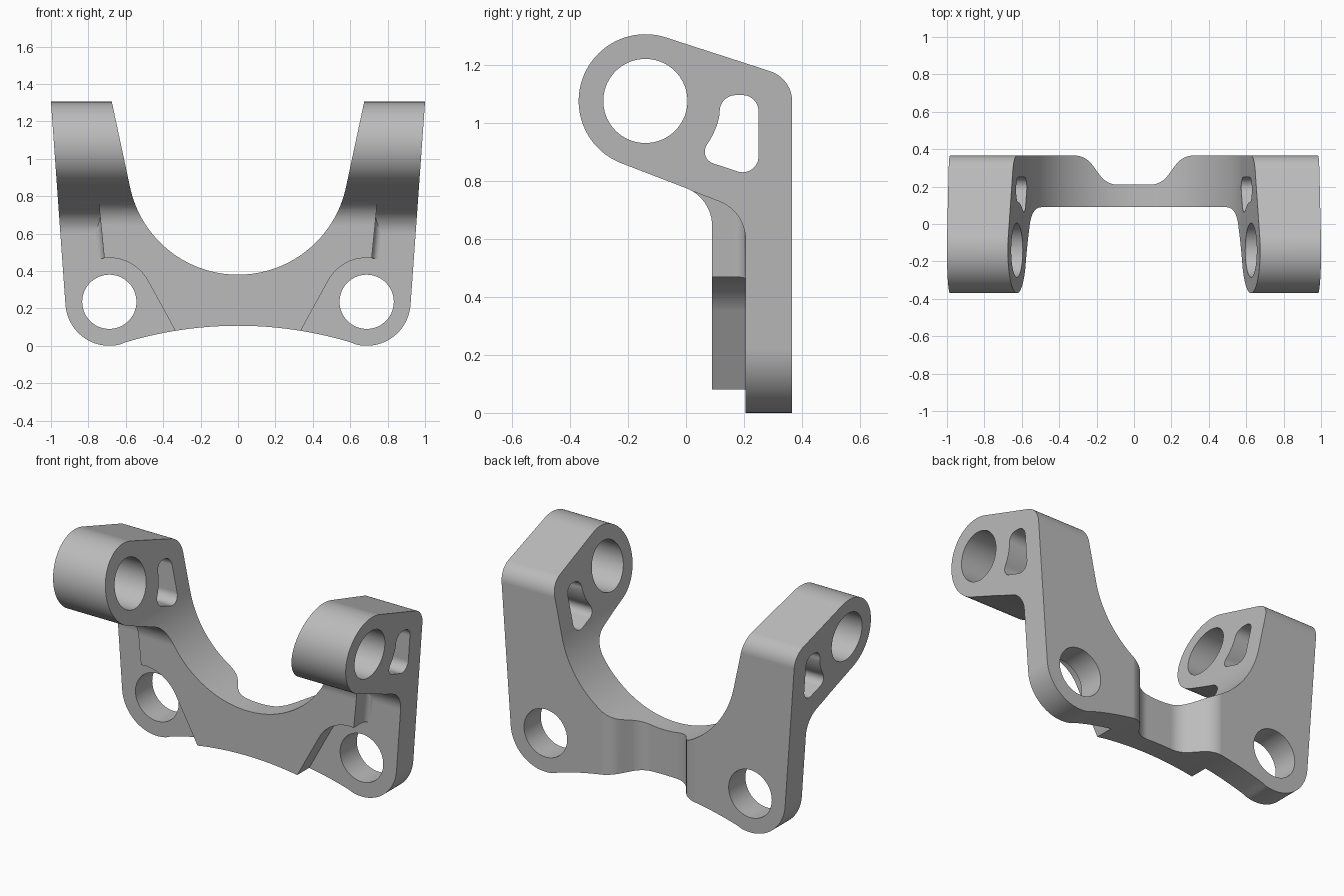
import bpy, bmesh
from math import radians, sin, cos, tan, atan2, pi
from mathutils import Vector

cube = bpy.data.objects.get("Cube")
if cube:
    bpy.data.objects.remove(cube, do_unlink=True)

grey = bpy.data.materials.new("machined_grey")
grey.use_nodes = True
colour = (0.5, 0.5, 0.5, 1)
grey.diffuse_color = colour
grey.node_tree.nodes["Principled BSDF"].inputs["Base Color"].default_value = colour


def arc(cx, cy, r, start, end, steps=24):
    """Points along a circle, angles in degrees."""
    angles = [radians(start + (end - start) * i / steps) for i in range(steps + 1)]
    return [(cx + r * cos(a), cy + r * sin(a)) for a in angles]


def circle(cx, cy, r):
    return arc(cx, cy, r, 0, 360, 72)[:-1]


def rounded(corners, steps=12):
    """Polygon from (x, y, radius) corners; radius 0 stays sharp."""
    out = []
    for i, (x, y, r) in enumerate(corners):
        if r == 0:
            out.append((x, y))
            continue
        p = Vector((x, y))
        to_prev = (Vector(corners[i - 1][:2]) - p).normalized()
        to_next = (Vector(corners[(i + 1) % len(corners)][:2]) - p).normalized()
        half = to_prev.angle(to_next) / 2
        centre = p + (to_prev + to_next).normalized() * (r / sin(half))
        first = p + to_prev * (r / tan(half)) - centre
        last = p + to_next * (r / tan(half)) - centre
        start = atan2(first.y, first.x)
        sweep = (atan2(last.y, last.x) - start + pi) % (2 * pi) - pi
        for k in range(steps + 1):
            a = start + sweep * k / steps
            out.append((centre.x + r * cos(a), centre.y + r * sin(a)))
    return out


def prism(name, outline, axis, low, high):
    """Extrude a 2D outline along one axis."""
    place = {"X": lambda u, v, w: (w, u, v),
             "Y": lambda u, v, w: (u, w, v),
             "Z": lambda u, v, w: (u, v, w)}[axis]
    bm = bmesh.new()
    ends = [[bm.verts.new(place(round(u, 6), round(v, 6), w)) for u, v in outline]
            for w in (low, high)]
    bm.faces.new(ends[0])
    bm.faces.new(ends[1])
    n = len(outline)
    for i in range(n):
        j = (i + 1) % n
        bm.faces.new((ends[0][i], ends[0][j], ends[1][j], ends[1][i]))
    bmesh.ops.recalc_face_normals(bm, faces=bm.faces[:])
    if bm.calc_volume(signed=True) < 0:
        bmesh.ops.reverse_faces(bm, faces=bm.faces[:])
    mesh = bpy.data.meshes.new(name)
    bm.to_mesh(mesh)
    bm.free()
    mesh.materials.append(grey)
    obj = bpy.data.objects.new(name, mesh)
    bpy.context.scene.collection.objects.link(obj)
    return obj


def combine(target, other, operation):
    """Bake a boolean into the target and drop the helper."""
    mod = target.modifiers.new("cut", "BOOLEAN")
    mod.object, mod.operation = other, operation
    for solver in ("EXACT", "MANIFOLD", "FLOAT"):
        mod.solver = solver
        bpy.context.view_layer.update()
        graph = bpy.context.evaluated_depsgraph_get()
        result = bpy.data.meshes.new_from_object(target.evaluated_get(graph))
        if len(result.polygons):
            break
    else:
        raise RuntimeError("empty result from " + other.name)
    target.modifiers.remove(mod)
    target.data = result
    bpy.data.objects.remove(other, do_unlink=True)


# Shared layout: mounting hole (x, z), ear bore (y, z)
MOUNT = (0.688, 0.235)
BORE = (-0.14, 1.075)
BACK, PLATE, WEB = 0.366, 0.205, 0.09


def under_ear(y):
    return 0.86 - 0.384 * (y + 0.222)


# Half of the front silhouette: arched bottom, lug, drafted side, round saddle
half_front = (arc(0, 0.107 - 2.09, 2.09, 90, 73.2) + arc(*MOUNT, 0.235, -105, -4)
              + [(1.007, 1.4), (0.695, 1.4)]
              + arc(0, 0.97, 0.59, -11.8, -90, 40))
bracket = prism("bracket", half_front, "Y", -0.5, 0.5)

# Side silhouette: ear, sloping shoulder, back plate
ear = arc(*BORE, 0.23, 249, 72, 48)
side = rounded([(y, z, 0) for y, z in ear]
               + [(BACK, 1.153, 0.11), (BACK, -0.1, 0), (WEB, -0.1, 0),
                  (WEB, under_ear(WEB), 0.14)])
combine(bracket, prism("side_limit", side, "X", -0.2, 1.2), "INTERSECT")

# Recess across the middle of the back
edge = BACK + 0.0005
recess = rounded([(-0.26, edge, 0.12), (-0.145, 0.21, 0.12),
                  (0.145, 0.21, 0.12), (0.26, edge, 0.12),
                  (0.5, edge, 0), (0.5, 0.6, 0), (-0.5, 0.6, 0), (-0.5, edge, 0)])
combine(bracket, prism("back_recess", recess, "Z", -0.2, 0.8), "DIFFERENCE")

# Pocket around the mounting lug
lug = [(0.182, -0.2)] + arc(*MOUNT, 0.235, 150, 60) + [(1.2, 0.4), (1.2, -0.2)]
combine(bracket, prism("lug_pocket", lug, "Y", -0.6, PLATE), "DIFFERENCE")

# Pocket beside the rib, filleted at its root and leaning with the side
rib = rounded([(0.715, -0.6, 0), (0.715, PLATE, 0.04), (1.2, PLATE, 0), (1.2, -0.6, 0)])
pocket = prism("rib_pocket", rib, "Z", 0.3, 1.2)
for v in pocket.data.vertices:
    v.co.x += 0.1 * (v.co.z - 0.47)
below = rounded([(-0.8, under_ear(-0.8) - 0.002, 0),
                 (PLATE, under_ear(PLATE) - 0.002, 0.14),
                 (PLATE, 0.2, 0), (-0.8, 0.2, 0)])
combine(pocket, prism("pocket_limit", below, "X", 0.3, 1.6), "INTERSECT")
combine(bracket, pocket, "DIFFERENCE")

# Mounting hole, ear bore and lightening slot
combine(bracket, prism("mount_hole", circle(*MOUNT, 0.145), "Y", -0.6, 0.6), "DIFFERENCE")
combine(bracket, prism("ear_bore", circle(*BORE, 0.145), "X", 0.3, 1.2), "DIFFERENCE")
slot = rounded([(0.117, 1.095, 0.055), (0.25, 1.095, 0.055), (0.25, 0.808, 0.055),
                (0.045, 0.876, 0.042)]
               + [(y, z, 0) for y, z in arc(*BORE, 0.26, -35, -10, 8)])
combine(bracket, prism("ear_slot", slot, "X", 0.3, 1.2), "DIFFERENCE")

# Open the centre plane so both halves join
bm = bmesh.new()
bm.from_mesh(bracket.data)
centre_faces = [f for f in bm.faces if all(abs(v.co.x) < 1e-4 for v in f.verts)]
bmesh.ops.delete(bm, geom=centre_faces, context="FACES")
bm.to_mesh(bracket.data)
bm.free()

bpy.context.view_layer.objects.active = bracket
bracket.select_set(True)
bpy.ops.object.shade_smooth_by_angle(angle=radians(25))
bracket.modifiers.new("mirror", "MIRROR")
weighted = bracket.modifiers.new("weighted_normals", "WEIGHTED_NORMAL")
weighted.keep_sharp = True
